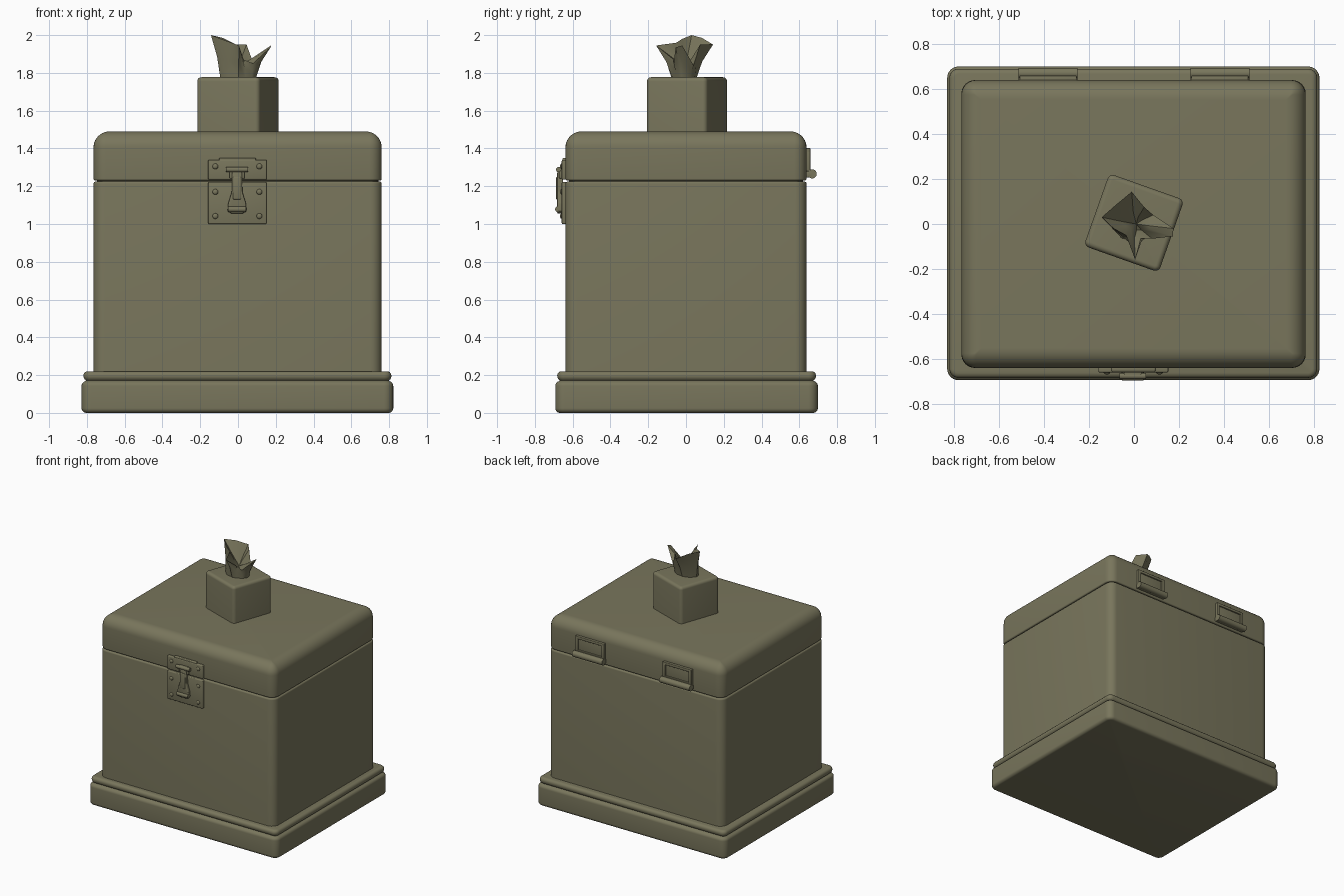
import bpy, bmesh, math
from mathutils import Vector, Matrix

if "Cube" in bpy.data.objects:
    bpy.data.objects.remove(bpy.data.objects["Cube"])

olive = bpy.data.materials.new("olive")
olive.diffuse_color = (0.19, 0.18, 0.107, 1)
olive.use_nodes = True
olive.node_tree.nodes["Principled BSDF"].inputs["Base Color"].default_value = olive.diffuse_color


def finish(name, bm, matrix=None, angle=35):
    bmesh.ops.recalc_face_normals(bm, faces=bm.faces)
    if matrix:
        bm.transform(matrix)
    me = bpy.data.meshes.new(name)
    bm.to_mesh(me)
    bm.free()
    me.shade_smooth()
    me.set_sharp_from_angle(angle=math.radians(angle))
    me.materials.append(olive)
    ob = bpy.data.objects.new(name, me)
    bpy.context.collection.objects.link(ob)
    return ob


def arc(r, z, top=True, n=6):
    """Quarter-round (inset, z) steps for the top or bottom edge."""
    steps = [math.pi / 2 * i / n for i in range(n + 1)]
    if top:
        return [(r * (1 - math.cos(a)), z - r + r * math.sin(a)) for a in steps]
    return [(r * (1 - math.sin(a)), z + r - r * math.cos(a)) for a in steps]


def loft(name, hx, hy, r, profile, matrix=None):
    """Stack rounded rectangles following (inset, z) steps."""
    bm = bmesh.new()
    rings = []
    for inset, z in profile:
        q = max(r - inset, 0.004)
        ring = []
        for k, (sx, sy) in enumerate([(1, 1), (-1, 1), (-1, -1), (1, -1)]):
            for i in range(7):
                a = math.pi / 2 * (k + i / 6)
                ring.append(bm.verts.new((sx * (hx - inset - q) + q * math.cos(a),
                                          sy * (hy - inset - q) + q * math.sin(a), z)))
        rings.append(ring)
    for a, b in zip(rings, rings[1:]):
        for i in range(len(a)):
            j = (i + 1) % len(a)
            bm.faces.new((a[i], a[j], b[j], b[i]))
    bm.faces.new(rings[0][::-1])
    bm.faces.new(rings[-1])
    return finish(name, bm, matrix)


def plate(name, outline, y0, y1, bevel=0.006):
    """Extrude an (x, z) outline from y0 to y1 with soft edges."""
    bm = bmesh.new()
    f = bm.faces.new([bm.verts.new((x, y0, z)) for x, z in outline])
    ext = bmesh.ops.extrude_face_region(bm, geom=[f])
    bmesh.ops.translate(bm, vec=(0, y1 - y0, 0),
                        verts=[g for g in ext["geom"] if isinstance(g, bmesh.types.BMVert)])
    bmesh.ops.bevel(bm, geom=bm.edges[:], offset=bevel, segments=3,
                    profile=0.5, affect='EDGES', clamp_overlap=True)
    return finish(name, bm)


def rect(x0, x1, z0, z1):
    return [(x0, z0), (x1, z0), (x1, z1), (x0, z1)]


def rod(name, x0, x1, y, z, r):
    """Horizontal rod along x."""
    bm = bmesh.new()
    bmesh.ops.create_cone(bm, cap_ends=True, segments=20, radius1=r, radius2=r, depth=x1 - x0)
    m = Matrix.Translation(((x0 + x1) / 2, y, z)) @ Matrix.Rotation(math.pi / 2, 4, 'Y')
    return finish(name, bm, m)


# Plinth with groove and upper lip
loft("base", 0.825, 0.695, 0.05,
     arc(0.025, 0, False) + arc(0.025, 0.168)[:-1] +
     [(0.024, 0.172), (0.016, 0.178), (0.011, 0.188), (0.01, 0.198),
      (0.012, 0.208), (0.02, 0.217), (0.032, 0.22)],
     Matrix.Translation((-0.003, 0.003, 0)))

# Chest body and lid, with a narrow seam between
shift = Matrix.Translation((-0.002, 0, 0))
loft("body", 0.763, 0.638, 0.06, [(0, 0.2)] + arc(0.012, 1.225), shift)
loft("seam", 0.745, 0.62, 0.05, [(0, 1.2), (0, 1.26)], shift)
loft("lid", 0.763, 0.638, 0.065, arc(0.01, 1.23, False) + arc(0.085, 1.49, n=10), shift)

# Front latch: plates, rivets, hook bar and lever
plate("latch_upper_plate", rect(-0.158, 0.152, 1.235, 1.34), -0.63, -0.658)
plate("latch_upper_tab", rect(-0.10, 0.095, 1.32, 1.35), -0.63, -0.654)
plate("latch_lower_plate", rect(-0.158, 0.152, 1.0, 1.222), -0.63, -0.658)
for x in (-0.12, 0.113):
    for z in (1.305, 1.17, 1.042):
        bm = bmesh.new()
        bmesh.ops.create_uvsphere(bm, u_segments=16, v_segments=8, radius=0.015)
        finish("latch_rivet", bm, Matrix.Translation((x, -0.658, z)) @ Matrix.Diagonal((1, 0.6, 1, 1)))
plate("latch_hook_mount", rect(-0.045, 0.035, 1.24, 1.30), -0.65, -0.672)
rod("latch_hook_bar", -0.064, 0.054, -0.674, 1.288, 0.014)
lever = [(0.026, 1.275), (0.028, 1.17), (0.047, 1.11), (0.05, 1.07), (0.03, 1.055)]
plate("latch_lever", [(-0.005 + x, z) for x, z in lever] +
      [(-0.005 - x, z) for x, z in reversed(lever)], -0.65, -0.682)
plate("latch_lever_rib", rect(-0.027, 0.017, 1.13, 1.25), -0.67, -0.688)
rod("latch_lever_lip", -0.053, 0.043, -0.678, 1.078, 0.015)

# Back hinges: framed leaf over a rolled knuckle
for s in (-1, 1):
    a, b = sorted((s * 0.25, s * 0.512))
    plate("hinge_leaf", rect(a + 0.005, b - 0.005, 1.27, 1.40), 0.625, 0.648, 0.004)
    for r in (rect(a + 0.005, b - 0.005, 1.38, 1.402), rect(a + 0.005, a + 0.03, 1.27, 1.40),
              rect(b - 0.03, b - 0.005, 1.27, 1.40), rect(a + 0.005, b - 0.005, 1.27, 1.295)):
        plate("hinge_frame", r, 0.625, 0.658, 0.004)
    plate("hinge_shelf", rect(a, b, 1.245, 1.28), 0.625, 0.67, 0.006)
    rod("hinge_knuckle", a, b, 0.668, 1.265, 0.024)

# Tissue box, turned on the lid
turn = Matrix.Translation((0, 0.005, 0)) @ Matrix.Rotation(math.radians(-19.5), 4, 'Z')
loft("tissue_box", 0.176, 0.17, 0.025, [(0, 1.48)] + arc(0.022, 1.777), turn)

# Tissue: pinched foot flaring into pointed petals, hollow in the middle
rim = [(0.175, -0.02, 1.945), (0.172, -0.055, 1.935), (0.08, -0.065, 1.85), (0.03, -0.065, 1.87),
       (0.005, -0.158, 1.945), (-0.035, -0.05, 1.96), (-0.09, -0.02, 1.98), (-0.143, 0.03, 2.0),
       (-0.08, 0.085, 1.985), (-0.01, 0.143, 1.95), (0.045, 0.075, 1.95), (0.085, 0.04, 1.84)]
bm = bmesh.new()
top = [bm.verts.new(p) for p in rim]
foot, mid, inner = [], [], []
for x, y, z in rim:
    d = Vector((x, y)).normalized()
    f = Vector((0.095 * d.x, 0.065 * d.y - 0.01))
    foot.append(bm.verts.new((f.x, f.y, 1.77)))
    m = f * 0.65 + Vector((x, y)) * 0.35
    mid.append(bm.verts.new((m.x, m.y, 1.77 + (z - 1.77) * 0.5)))
    inner.append(bm.verts.new((x * 0.4, y * 0.4, 1.77 + (z - 1.77) * 0.6)))
n = len(rim)
for a, b in ((foot, mid), (mid, top), (top, inner)):
    for i in range(n):
        bm.faces.new((a[i], a[(i + 1) % n], b[(i + 1) % n], b[i]))
centre = bm.verts.new((0.01, 0, 1.84))
for i in range(n):
    bm.faces.new((inner[i], inner[(i + 1) % n], centre))
bm.faces.new(foot[::-1])
finish("tissue", bm, angle=40)
